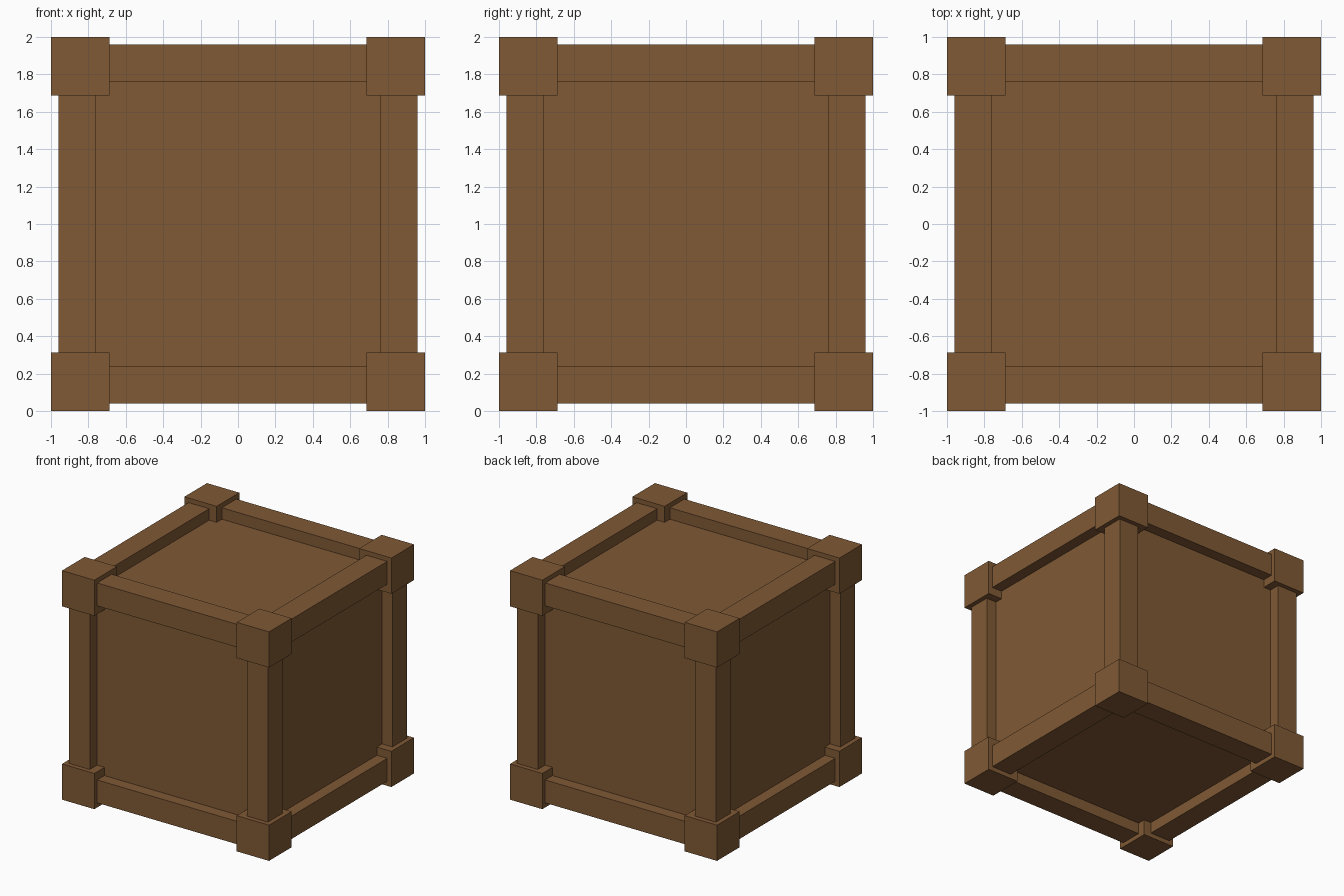
import bpy
from itertools import product

default = bpy.data.objects.get("Cube")
if default:
    bpy.data.objects.remove(default, do_unlink=True)

# Brown wood
WOOD = (0.214, 0.1, 0.035, 1.0)
wood = bpy.data.materials.new("brown_wood")
wood.use_nodes = True
wood.diffuse_color = WOOD
bsdf = wood.node_tree.nodes["Principled BSDF"]
bsdf.inputs["Base Color"].default_value = WOOD
bsdf.inputs["Roughness"].default_value = 0.8

CORE = 0.86     # half size of the panelled box
BEAM = 0.20     # beam thickness, centred on the box edges
BLOCK = 0.312   # corner block size
CENTRE = 1.0    # height of the crate's middle


def box(name, location, size):
    bpy.ops.mesh.primitive_cube_add(size=1, location=location)
    obj = bpy.context.object
    obj.name = name
    obj.scale = size
    bpy.ops.object.transform_apply(location=False, rotation=False, scale=True)
    obj.data.materials.append(wood)
    return obj


def label(x, y, z):
    words = [("right", "", "left")[x + 1], ("front", "", "back")[y + 1],
             ("bottom", "", "top")[z + 1]]
    return "_".join(w for w in reversed(words) if w)


# Panelled box
box("panels", (0, 0, CENTRE), (2 * CORE,) * 3)

for signs in product((-1, 0, 1), repeat=3):
    zeros = signs.count(0)
    if zeros == 0:
        # Corner blocks
        offset = 1 - BLOCK / 2
        size = (BLOCK,) * 3
        name = "corner_block_"
    elif zeros == 1:
        # Edge beams, running between the corner blocks
        offset = CORE
        length = 2 * (1 - BLOCK) + 0.04
        size = [length if s == 0 else BEAM for s in signs]
        name = "beam_"
    else:
        continue
    x, y, z = (s * offset for s in signs)
    box(name + label(*signs), (x, y, z + CENTRE), size)
